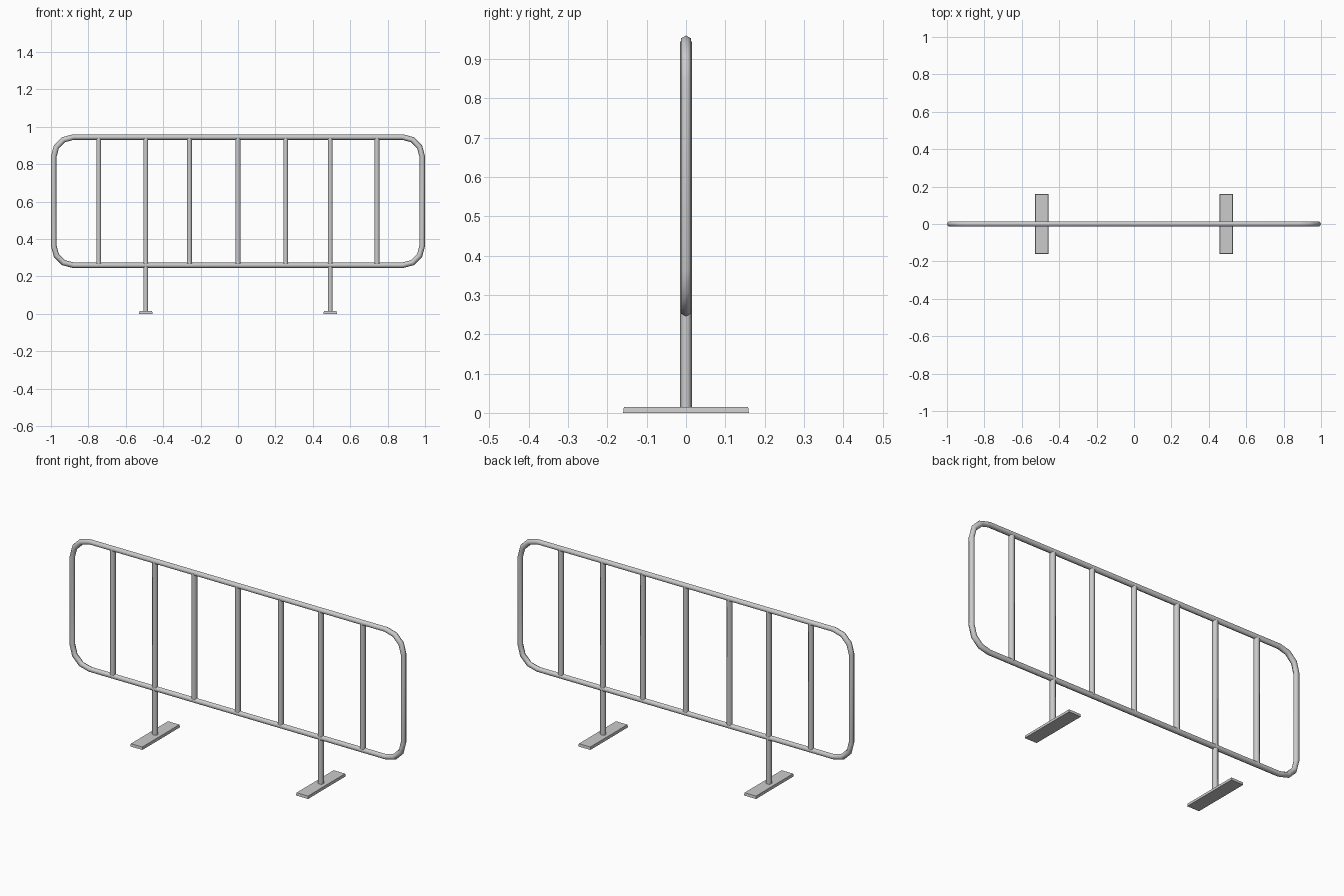
import bpy, bmesh, math
from mathutils import Vector

if "Cube" in bpy.data.objects:
    bpy.data.objects.remove(bpy.data.objects["Cube"])

SIDES = 6
R = 0.0148


def mesh_object(name, bm, smooth=True):
    bmesh.ops.recalc_face_normals(bm, faces=bm.faces)
    me = bpy.data.meshes.new(name)
    bm.to_mesh(me)
    bm.free()
    ob = bpy.data.objects.new(name, me)
    bpy.context.collection.objects.link(ob)
    for p in me.polygons:
        p.use_smooth = smooth
    return ob


# Rounded rectangular outer frame: hexagonal tube swept around a closed path
def frame(x_half, z_lo, z_hi, radius, segs):
    path = []
    corners = [(x_half - radius, z_hi - radius, 0), (-x_half + radius, z_hi - radius, 90),
               (-x_half + radius, z_lo + radius, 180), (x_half - radius, z_lo + radius, 270)]
    for cx, cz, start in corners:
        for i in range(segs + 1):
            a = math.radians(start + 90 * i / segs)
            path.append(Vector((cx + radius * math.cos(a), 0, cz + radius * math.sin(a))))
    bm = bmesh.new()
    rings, n = [], len(path)
    for i, p in enumerate(path):
        d0 = (p - path[i - 1]).normalized()
        d1 = (path[(i + 1) % n] - p).normalized()
        t = (d0 + d1).normalized()
        out = Vector((t.z, 0, -t.x)) / t.dot(d0)
        rings.append([bm.verts.new(p + R * (math.cos(k * math.tau / SIDES) * out
                      + math.sin(k * math.tau / SIDES) * Vector((0, 1, 0))))
                      for k in range(SIDES)])
    for i in range(n):
        a, b = rings[i], rings[(i + 1) % n]
        for k in range(SIDES):
            j = (k + 1) % SIDES
            bm.faces.new((a[k], a[j], b[j], b[k]))
    return mesh_object("outer_frame", bm)


# Vertical hexagonal bar
def bar(name, x, z0, z1):
    bpy.ops.mesh.primitive_cylinder_add(vertices=SIDES, radius=R, depth=z1 - z0,
                                        location=(x, 0, (z0 + z1) / 2))
    ob = bpy.context.object
    ob.name = name
    bpy.ops.object.shade_smooth_by_angle(angle=math.radians(65))


# Flat foot plate, slightly narrower on top
def foot(name, x):
    bm = bmesh.new()
    bmesh.ops.create_cube(bm, size=1)
    for v in bm.verts:
        inset = 0.002 if v.co.z > 0 else 0
        v.co = Vector((x + math.copysign(0.036 - inset, v.co.x),
                       math.copysign(0.16 - inset, v.co.y),
                       0.0145 if v.co.z > 0 else 0))
    mesh_object(name, bm, smooth=False)


Z_LO, Z_HI = 0.245 + R, 0.96 - R
frame(1 - R, Z_LO, Z_HI, 0.105, 3)

# Infill bars
for i, x in enumerate((-0.745, -0.26, 0, 0.255, 0.743)):
    bar(f"infill_bar_{i + 1}", x, Z_LO, Z_HI)

# Long bars that run down into the feet
for side, x in (("left", -0.493), ("right", 0.493)):
    bar(f"{side}_leg_bar", x, 0.01, Z_HI)
    foot(f"{side}_foot", x)
